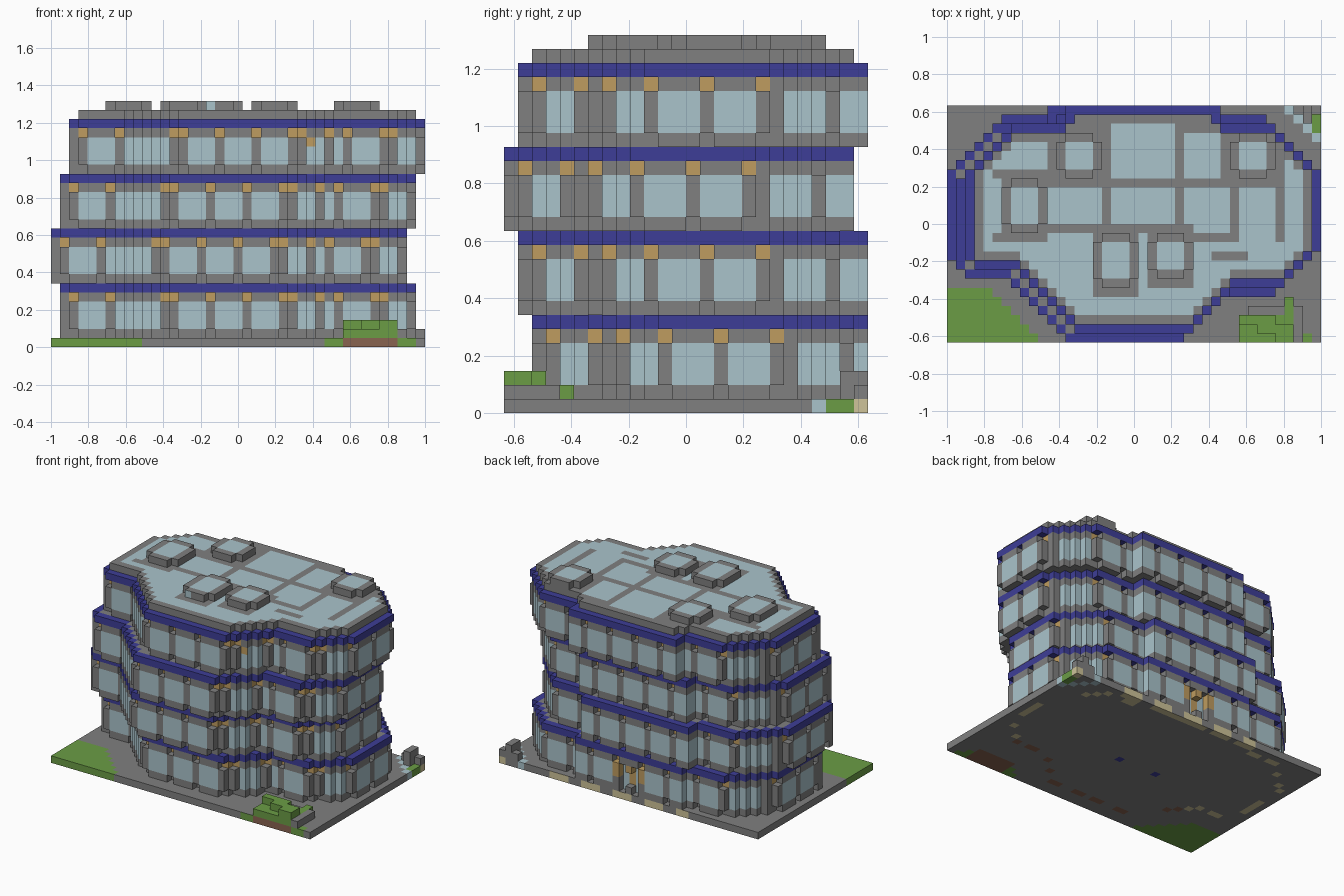
import bpy, bmesh

cube = bpy.data.objects.get("Cube")
if cube:
    bpy.data.objects.remove(cube, do_unlink=True)

NX, NY = 41, 26
S = 2 / NX
PALETTE = {
    "grey": (0.215, 0.215, 0.215), "glass": (0.40, 0.55, 0.60),
    "blue": (0.048, 0.048, 0.31), "gold": (0.52, 0.335, 0.115),
    "green": (0.147, 0.335, 0.06), "brown": (0.25, 0.125, 0.08),
    "beige": (0.62, 0.55, 0.32),
}
NAMES = list(PALETTE)
MATS = []
for name, rgb in PALETTE.items():
    m = bpy.data.materials.new(name + "_finish")
    m.use_nodes = True
    m.diffuse_color = (*rgb, 1)
    bsdf = next(n for n in m.node_tree.nodes if n.type == "BSDF_PRINCIPLED")
    bsdf.inputs["Base Color"].default_value = (*rgb, 1)
    bsdf.inputs["Roughness"].default_value = 0.8
    MATS.append(m)

parts = {}    # part name -> {cell: colour}
paint = {}    # (cell, direction) -> colour of a single face
SIDES = ((1, 0), (-1, 0), (0, 1), (0, -1))
UP, DOWN, BACK = (0, 0, 1), (0, 0, -1), (0, 1, 0)
DIRS = (UP, DOWN, BACK, (0, -1, 0), (1, 0, 0), (-1, 0, 0))


def put(part, cell, colour):
    parts.setdefault(part, {})[cell] = colour


def box(part, xs, ys, zs, colour):
    for i in range(xs[0], xs[1] + 1):
        for j in range(ys[0], ys[1] + 1):
            for k in range(zs[0], zs[1] + 1):
                put(part, (i, j, k), colour)


def near(i, j):
    return {(i + a, j + b) for a, b in SIDES}


def erode(cells):
    return {c for c in cells if near(*c) <= cells}


# Floor outline: a stretched octagon with stepped diagonals
def left(j):
    if j <= 7:
        return 15 - j
    return 3 if j == 8 else 2 if j <= 18 else j - 16 if j <= 23 else 13


def right(j):
    if j <= 5:
        return 25 + j
    return 30 + j if j <= 9 else 40 if j <= 18 else 58 - j if j <= 23 else 29


outline = {(i, j) for j in range(1, 26) for i in range(left(j), right(j) + 1)}

# Pillars between the windows, notched at foot and top
pillars = {(i, 1) for i in (14, 18, 22, 26)}
pillars |= {(i, 25) for i in (15, 19, 23, 27)}
pillars |= {(i, 23) for i in (7, 11, 31, 35)}
pillars |= {(i, j) for i in (2, 40) for j in (10, 14, 18)}
pillars |= {(13, 2), (27, 2), (30, 5), (32, 6), (36, 6), (37, 7), (3, 8), (7, 8)}
plain_corners = {(39, 19), (3, 19), (2, 9)}

# Four storeys, each shifted a little
for f, (dx, dy) in enumerate(((-1, 1), (-2, 0), (-1, -1), (0, 0))):
    z = 1 + 6 * f
    tag = "_storey_%d" % (f + 1)

    def shift(cells):
        return {(i + dx, min(j + dy, NY - 1)) for i, j in cells}

    plan = shift(outline)
    inner = erode(plan)
    notches = shift(pillars)
    solid_posts = notches | shift(plain_corners)
    behind = {n for c in notches for n in near(*c)} & inner
    for i, j in plan:
        edge = (i, j) not in inner
        for k in range(5):
            if (i, j) in notches and k in (0, 4):
                continue
            window = edge and 1 <= k <= 3 and (i, j) not in solid_posts
            lamp = k == 4 and (i, j) in behind
            put("walls" + tag, (i, j, z + k),
                "glass" if window else "gold" if lamp else "grey")
        put("blue_band" + tag, (i, j, z + 5), "blue" if edge else "grey")
    if f == 0:
        ground_ring = plan - inner

# Back entrance: recess with gold frame
walls = parts["walls_storey_1"]
for i in range(18, 23):
    for k in range(1, 5):
        walls.pop((i, 25, k), None)
        walls[i, 24, k] = "glass" if i % 2 else "gold"
for i in (18, 22):
    box("entrance_frame", (i, i), (25, 25), (3, 4), "gold")
    box("entrance_frame", (i, i), (25, 25), (1, 2), "grey")
box("entrance_frame", (20, 20), (25, 25), (4, 4), "gold")
box("entrance_frame", (20, 20), (25, 25), (1, 1), "grey")

# Ground slab with lawn, flower bed and paving edge
box("ground_slab", (0, NX - 1), (0, NY - 1), (0, 0), "grey")
slab = parts["ground_slab"]
for i, j, k in list(slab):
    if i + j <= 9 and j <= 5:
        slab[i, j, k] = "green"
    elif 30 + j <= i <= 39 - j and j <= 2:
        slab[i, j, k] = "brown" if 32 <= i <= 37 else "green"
        if i < 32:
            paint[(i, j, k), UP] = "grey"
    elif i - 37 == 25 - j:
        slab[i, j, k] = "glass"
    elif i == 40 and j in (23, 24):
        slab[i, j, k] = "green"
    elif j == 25 and 11 <= i <= 32 and i % 5 < 3:
        paint[(i, j, k), BACK] = "beige"
        paint[(i, j, k), DOWN] = "beige"
slab[40, 25, 0] = "beige"
paint[(40, 25, 0), UP] = "grey"
for i, j in ground_ring:
    if (i * 2 + j) % 7 < 4:
        paint[(i, j, 0), DOWN] = "beige" if j > 7 else "brown"
for i in (16, 22):
    paint[(i, 12, 0), DOWN] = "blue"

# Stepped hedge with its curb, and the small corner block
box("hedge", (32, 37), (0, 2), (1, 1), "green")
box("hedge", (32, 33), (2, 2), (2, 2), "green")
box("hedge", (34, 35), (1, 2), (2, 2), "green")
box("hedge", (36, 37), (0, 1), (2, 2), "green")
box("hedge", (37, 37), (3, 4), (1, 1), "green")
box("hedge_curb", (38, 38), (0, 3), (1, 1), "grey")
box("hedge_curb", (33, 36), (3, 3), (1, 1), "grey")
box("corner_block", (38, 40), (25, 25), (1, 1), "grey")
box("corner_block", (39, 39), (24, 25), (1, 2), "grey")

# Roof with glass panels between grey ribs: (x range, y range)
ribs = [((15, 36), (17, 17)), ((17, 17), (12, 25)), ((25, 25), (12, 25)),
        ((31, 31), (11, 17)), ((36, 36), (11, 18)), ((11, 25), (12, 12)),
        ((5, 11), (18, 18)), ((11, 11), (17, 25)), ((26, 30), (11, 11)),
        ((5, 9), (11, 11)), ((29, 32), (9, 9)), ((10, 36), (23, 23)),
        ((30, 30), (18, 22)), ((36, 36), (18, 22))]
skylights = [((12, 16), (18, 22)), ((6, 10), (12, 17)), ((16, 20), (6, 11)),
             ((22, 26), (7, 11)), ((31, 35), (18, 22))]


def within(i, j, rect, grow=0):
    (a, b), (c, d) = rect
    return a <= i <= b and c - grow <= j <= d + grow


roof = erode(outline)
roof_panel = erode(roof)
for i, j in roof:
    cell = (i, j, 25)
    put("roof", cell, "grey")
    centre = 18 <= i <= 24 and j > 17
    ribbed = any(within(i, j, r) for r in ribs) and not (centre and j == 23)
    framed = any(within(i, j, r, 1) for r in skylights)
    if (i, j) in roof_panel and not ribbed and not framed:
        paint[cell, UP] = "glass"

# Raised skylights with clipped corners
for (a, b), (c, d) in skylights:
    for i in range(a, b + 1):
        for j in range(c, d + 1):
            if i in (a, b) and j in (c, d):
                continue
            put("skylights", (i, j, 26), "grey")
            if a < i < b and c < j < d:
                paint[(i, j, 26), UP] = "glass"
paint[(17, 6, 26), (0, -1, 0)] = "glass"
paint[(28, 3, 22), (0, -1, 0)] = "gold"

# Turn the outer faces of every part into meshes
solid = {c for cells in parts.values() for c in cells}


def corners_of(cell, d):
    axis = next(n for n in range(3) if d[n])
    u, v = (axis + 1) % 3, (axis + 2) % 3
    loop = ((0, 0), (1, 0), (1, 1), (0, 1))
    for p, q in loop if d[axis] > 0 else loop[::-1]:
        c = list(cell)
        c[axis] += d[axis] > 0
        c[u] += p
        c[v] += q
        yield tuple(c)


for name, cells in parts.items():
    bm = bmesh.new()
    verts = {}
    for cell, colour in cells.items():
        for d in DIRS:
            if tuple(a + b for a, b in zip(cell, d)) in solid:
                continue
            loop = []
            for c in corners_of(cell, d):
                if c not in verts:
                    verts[c] = bm.verts.new(((c[0] - NX / 2) * S,
                                             (c[1] - NY / 2) * S, c[2] * S))
                loop.append(verts[c])
            face = bm.faces.new(loop)
            face.material_index = NAMES.index(paint.get((cell, d), colour))
    mesh = bpy.data.meshes.new(name)
    bm.to_mesh(mesh)
    bm.free()
    for m in MATS:
        mesh.materials.append(m)
    bpy.context.scene.collection.objects.link(bpy.data.objects.new(name, mesh))
